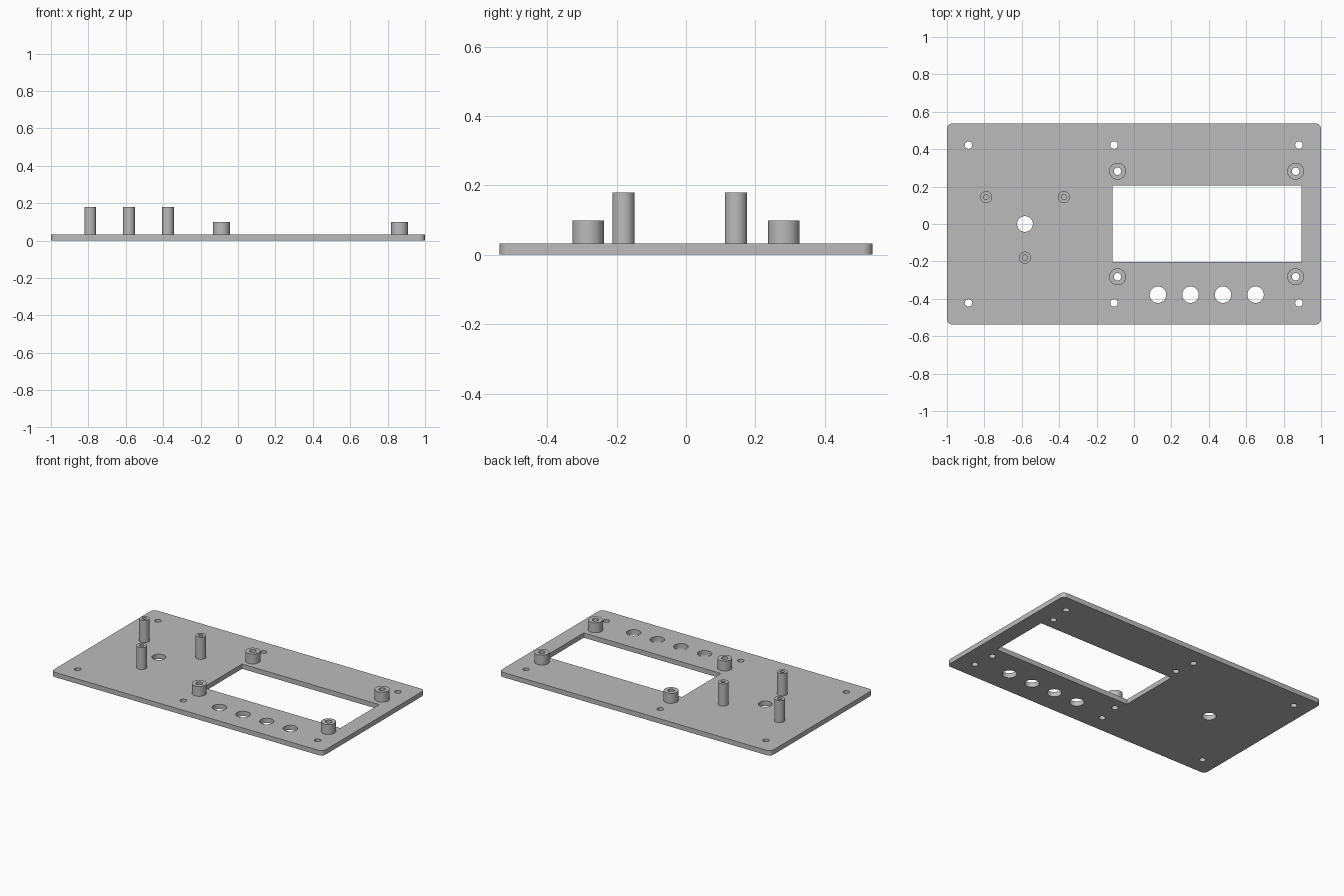
import bpy
import bmesh
from math import sin, cos, pi, radians

default = bpy.data.objects.get("Cube")
if default:
    bpy.data.objects.remove(default, do_unlink=True)

grey = bpy.data.materials.new("plain grey")
grey.use_nodes = True
colour = (0.5, 0.5, 0.5, 1)
grey.diffuse_color = colour
grey.node_tree.nodes["Principled BSDF"].inputs["Base Color"].default_value = colour

THICK = 0.032


def circle(x, y, r, n=48):
    return [(x + r * cos(2 * pi * i / n), y + r * sin(2 * pi * i / n)) for i in range(n)]


def rounded_rect(hx, hy, r, n=8):
    pts = []
    corners = [(1, 1), (-1, 1), (-1, -1), (1, -1)]
    for k, (sx, sy) in enumerate(corners):
        for i in range(n + 1):
            a = (k + i / n) * pi / 2
            pts.append((sx * (hx - r) + r * cos(a), sy * (hy - r) + r * sin(a)))
    return pts


def extruded(name, loops, z0, z1):
    """Fill the first loop, leaving the others as holes, and extrude it."""
    curve = bpy.data.curves.new(name + "_profile", "CURVE")
    curve.dimensions = "2D"
    curve.fill_mode = "BOTH"
    curve.extrude = (z1 - z0) / 2
    for loop in loops:
        spline = curve.splines.new("POLY")
        spline.points.add(len(loop) - 1)
        for point, (x, y) in zip(spline.points, loop):
            point.co = (x, y, 0, 1)
        spline.use_cyclic_u = True
    temp = bpy.data.objects.new(name + "_profile", curve)
    bpy.context.collection.objects.link(temp)
    graph = bpy.context.evaluated_depsgraph_get()
    mesh = bpy.data.meshes.new_from_object(temp.evaluated_get(graph))
    bpy.data.objects.remove(temp, do_unlink=True)
    bpy.data.curves.remove(curve)

    bm = bmesh.new()
    bm.from_mesh(mesh)
    bmesh.ops.remove_doubles(bm, verts=bm.verts, dist=1e-5)
    bmesh.ops.translate(bm, verts=bm.verts, vec=(0, 0, (z0 + z1) / 2))
    bmesh.ops.recalc_face_normals(bm, faces=bm.faces)
    bm.to_mesh(mesh)
    bm.free()
    mesh.name = name
    mesh.materials.clear()
    mesh.materials.append(grey)
    obj = bpy.data.objects.new(name, mesh)
    bpy.context.collection.objects.link(obj)
    bpy.ops.object.select_all(action="DESELECT")
    obj.select_set(True)
    bpy.context.view_layer.objects.active = obj
    bpy.ops.object.shade_smooth_by_angle(angle=radians(30))
    return obj


short_posts = [(x, y) for x in (-0.088, 0.864) for y in (-0.282, 0.282)]
tall_posts = [(-0.79, 0.144), (-0.375, 0.144), (-0.583, -0.18)]

# Panel with display window, button holes, shaft hole and screw holes
window = [(-0.115, -0.203), (0.895, -0.203), (0.895, 0.207), (-0.115, 0.207)]
holes = [window, circle(-0.583, 0, 0.042)]
holes += [circle(0.128 + 0.174 * i, -0.378, 0.044) for i in range(4)]
holes += [circle(x, y, 0.02) for x in (-0.885, -0.107, 0.882) for y in (-0.422, 0.422)]
holes += [circle(x, y, 0.02) for x, y in short_posts]
extruded("panel", [rounded_rect(1, 0.538, 0.03)] + holes, 0, THICK)

# Wide short standoffs, bored right through
for i, (x, y) in enumerate(short_posts, 1):
    extruded(f"short_standoff_{i}", [circle(x, y, 0.045), circle(x, y, 0.02)], THICK, 0.098)

# Slim tall standoffs, bored down to the panel
for i, (x, y) in enumerate(tall_posts, 1):
    extruded(f"tall_standoff_{i}", [circle(x, y, 0.032), circle(x, y, 0.014)], THICK, 0.179)
